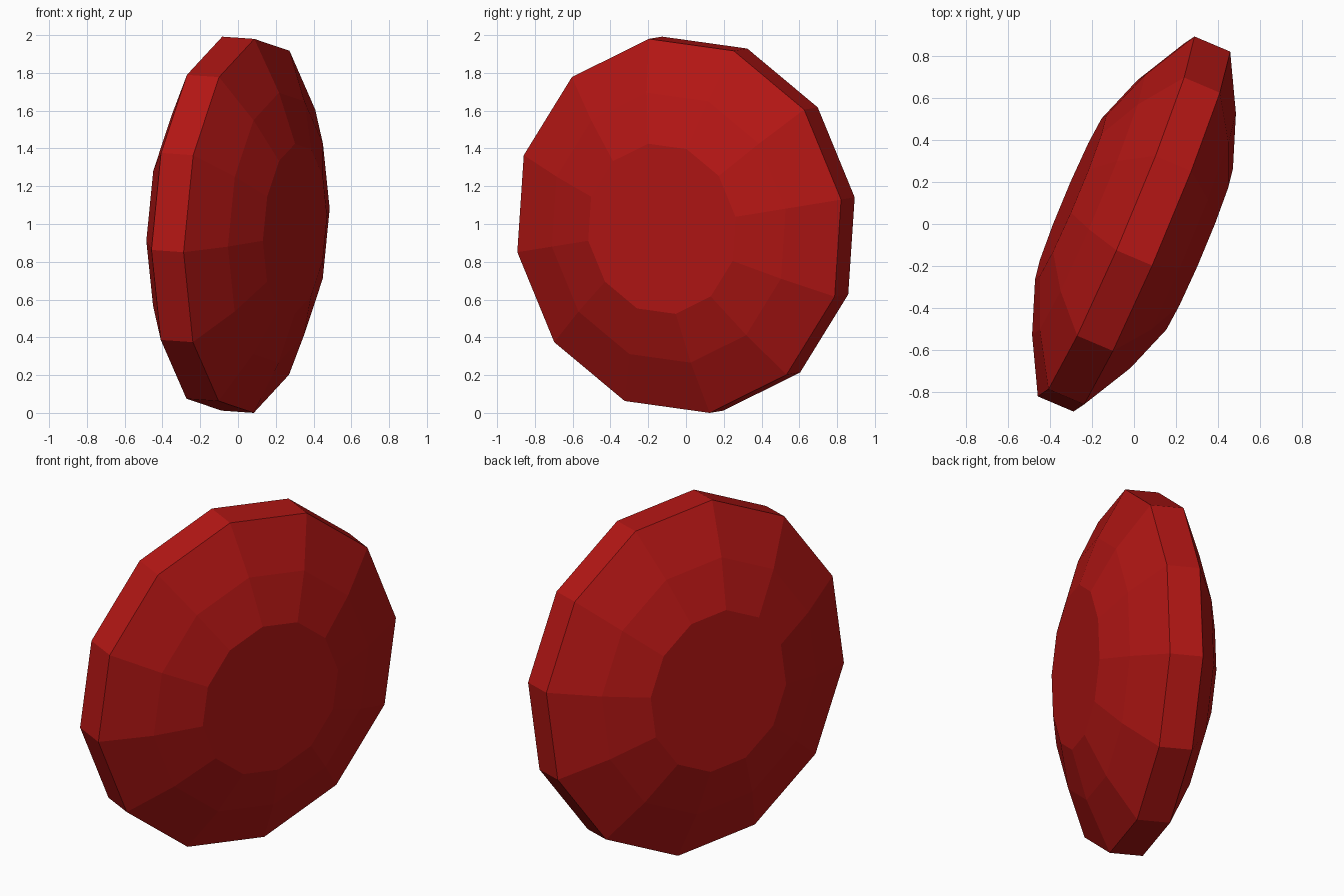
import bpy, bmesh
from math import sin, cos, tau
from mathutils import Vector

if "Cube" in bpy.data.objects:
    bpy.data.objects.remove(bpy.data.objects["Cube"])

SIDES = 12
# Lens profile: (distance along the axis, radius as a fraction of the rim)
HALF = [(0.0925, 1.0), (0.235, 0.722), (0.328, 0.455)]
PROFILE = [(-d, r) for d, r in reversed(HALF)] + HALF
LONG, SHORT = 1.003, 0.945  # slightly oval rim

# Tilted frame: disc axis, long direction, short direction
axis = Vector((0.92, -0.39, -0.065)).normalized()
long_dir = Vector((0.005, -0.163, 0.99))
long_dir = (long_dir - axis * long_dir.dot(axis)).normalized()
short_dir = long_dir.cross(axis)
centre = Vector((0, 0, 1))

# Stacked rings joined by flat facets, closed by a flat cap on each side
bm = bmesh.new()
rings = []
for d, r in PROFILE:
    rings.append([bm.verts.new(centre + axis * d
                               + long_dir * LONG * r * cos(tau * i / SIDES)
                               + short_dir * SHORT * r * sin(tau * i / SIDES))
                  for i in range(SIDES)])
for a, b in zip(rings, rings[1:]):
    for i in range(SIDES):
        j = (i + 1) % SIDES
        bm.faces.new((a[i], a[j], b[j], b[i]))
bm.faces.new(rings[0])
bm.faces.new(rings[-1])
bmesh.ops.recalc_face_normals(bm, faces=bm.faces)

# Rest on the floor, centred
low = min(v.co.z for v in bm.verts)
bmesh.ops.translate(bm, verts=bm.verts, vec=(0, 0, -low))

mesh = bpy.data.meshes.new("faceted_disc")
bm.to_mesh(mesh)
bm.free()
disc = bpy.data.objects.new("faceted_disc", mesh)
bpy.context.collection.objects.link(disc)

red = bpy.data.materials.new("red")
red.diffuse_color = (0.45, 0.008, 0.007, 1)
red.use_nodes = True
red.node_tree.nodes["Principled BSDF"].inputs["Base Color"].default_value = red.diffuse_color
mesh.materials.append(red)
